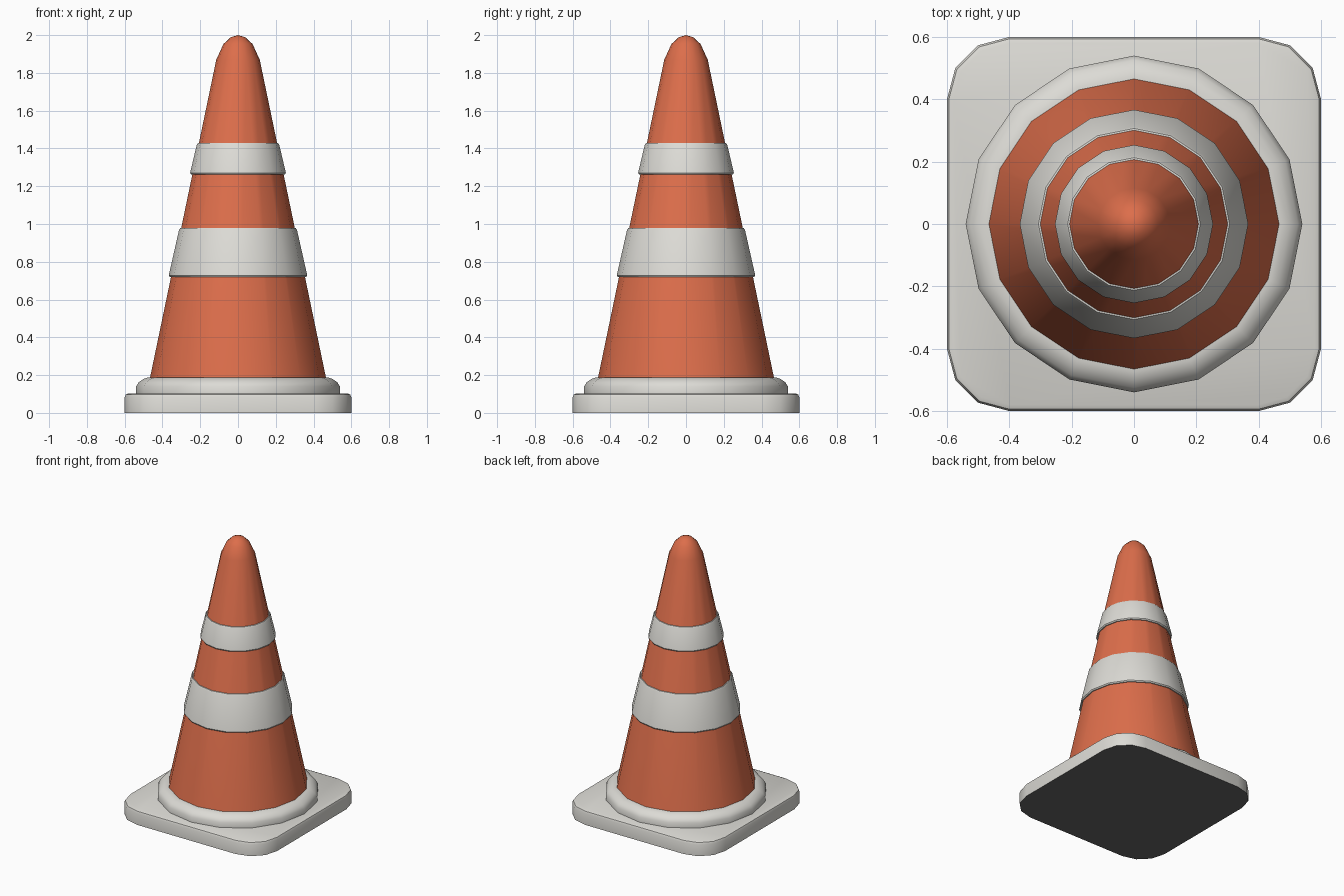
import bpy
import bmesh
import math

cube = bpy.data.objects.get("Cube")
if cube:
    bpy.data.objects.remove(cube, do_unlink=True)

SIDES = 16


def make_material(name, color):
    mat = bpy.data.materials.new(name)
    mat.use_nodes = True
    mat.diffuse_color = (*color, 1)
    mat.node_tree.nodes["Principled BSDF"].inputs["Base Color"].default_value = (*color, 1)
    return mat


orange = make_material("orange plastic", (0.72, 0.155, 0.07))
white = make_material("warm white", (0.72, 0.71, 0.67))
dark = make_material("dark grey underside", (0.13, 0.13, 0.13))


def finish(name, bm, *materials):
    bmesh.ops.recalc_face_normals(bm, faces=bm.faces)
    mesh = bpy.data.meshes.new(name)
    bm.to_mesh(mesh)
    bm.free()
    obj = bpy.data.objects.new(name, mesh)
    bpy.context.collection.objects.link(obj)
    for mat in materials:
        mesh.materials.append(mat)
    bpy.ops.object.select_all(action='DESELECT')
    obj.select_set(True)
    bpy.context.view_layer.objects.active = obj
    bpy.ops.object.shade_smooth_by_angle(angle=math.radians(40))
    return obj


def lathe(name, profile, material):
    """Turn a (radius, height) profile around z."""
    bm = bmesh.new()
    rings = []
    for r, z in profile:
        if r == 0:
            rings.append([bm.verts.new((0, 0, z))] * SIDES)
            continue
        angles = [math.tau * i / SIDES for i in range(SIDES)]
        rings.append([bm.verts.new((r * math.cos(a), r * math.sin(a), z)) for a in angles])
    for low, high in zip(rings, rings[1:]):
        for i in range(SIDES):
            j = (i + 1) % SIDES
            corners = dict.fromkeys((low[i], low[j], high[j], high[i]))
            bm.faces.new(list(corners))
    return finish(name, bm, material)


def cone_radius(z):
    return 0.465 - 0.2083 * (z - 0.19)


def band(name, bottom, top):
    """Reflective sleeve that stands slightly proud of the cone."""
    lip = 0.012
    lathe(name, [
        (cone_radius(bottom) - 0.005, bottom),
        (cone_radius(bottom) + lip * 0.6, bottom),
        (cone_radius(bottom) + lip, bottom + 0.008),
        (cone_radius(top) + lip, top - 0.012),
        (cone_radius(top) + lip * 0.5, top - 0.002),
        (cone_radius(top) - 0.005, top),
    ], white)


# Square foot with rounded corners and a softened top rim
bm = bmesh.new()
bmesh.ops.create_cube(bm, size=1)
for v in bm.verts:
    v.co = (v.co.x * 1.2, v.co.y * 1.2, (v.co.z + 0.5) * 0.103)
uprights = [e for e in bm.edges if abs(e.verts[0].co.z - e.verts[1].co.z) > 0.05]
bmesh.ops.bevel(bm, geom=uprights, offset=0.2, offset_type='OFFSET',
                segments=3, profile=0.5, affect='EDGES')
rim = [e for e in bm.edges if all(v.co.z > 0.1 for v in e.verts)]
bmesh.ops.bevel(bm, geom=rim, offset=0.02, offset_type='OFFSET',
                segments=2, profile=0.5, affect='EDGES')
bm.normal_update()
for f in bm.faces:
    f.material_index = 1 if f.calc_center_median().z < 0.001 else 0
finish("base_plate", bm, white, dark)

# Rounded collar around the foot of the cone
lathe("base_collar", [(0.54, 0.1), (0.54, 0.14), (0.525, 0.163),
                      (0.5, 0.18), (0.475, 0.188), (0.45, 0.188)], white)

# Cone body with a rounded tip
lathe("cone_body", [(cone_radius(0.1), 0.1), (cone_radius(1.87), 1.87),
                    (0.077, 1.953), (0.04, 1.988), (0, 2)], orange)

# Reflective bands
band("lower_band", 0.72, 0.98)
band("upper_band", 1.263, 1.43)
